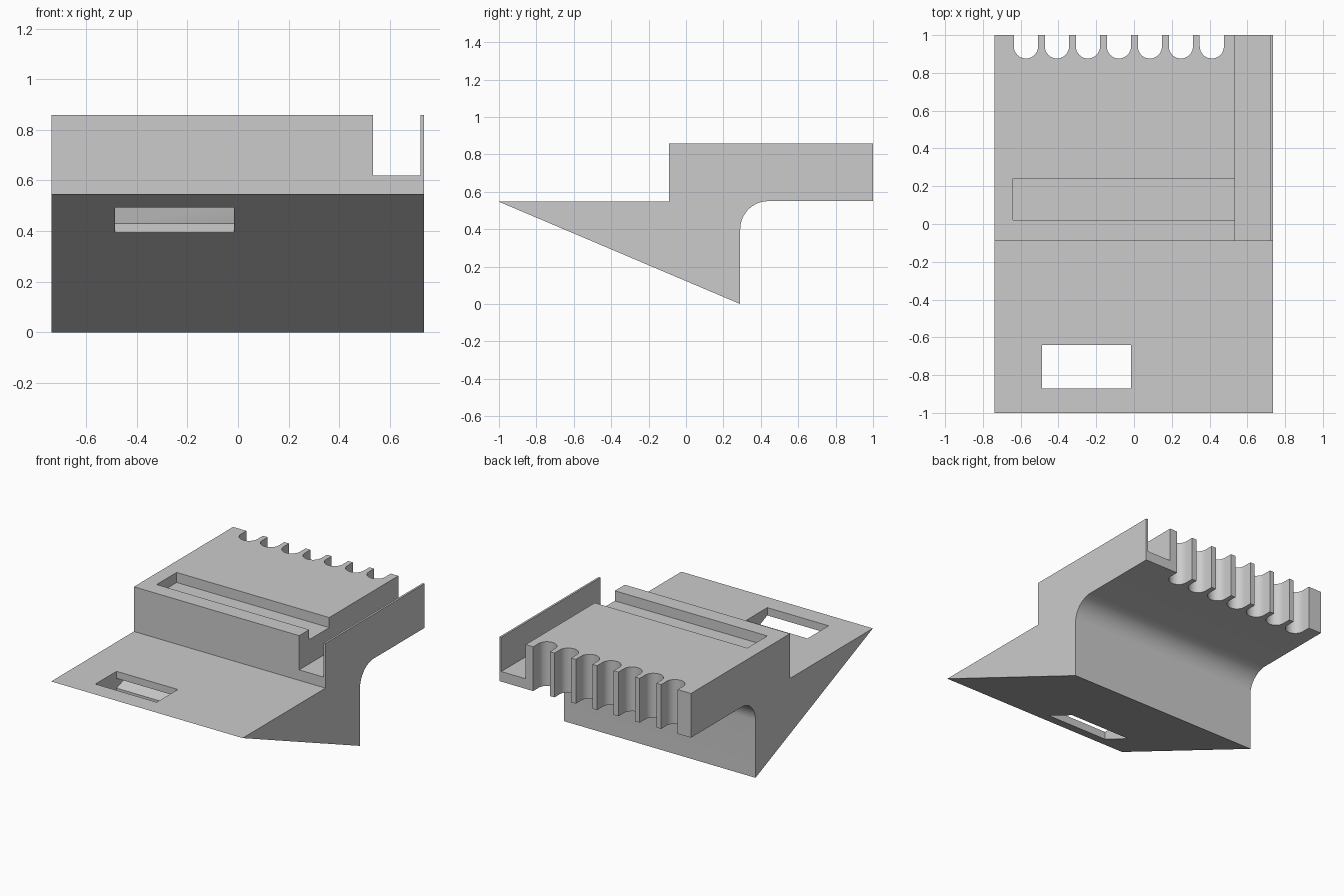
import bpy, bmesh
from math import sin, cos, pi
from mathutils import Vector

cube = bpy.data.objects.get("Cube")
if cube:
    bpy.data.objects.remove(cube, do_unlink=True)

LEFT, RIGHT = -0.738, 0.736
LEDGE, TOP = 0.547, 0.858

grey = bpy.data.materials.new("plain_grey")
grey.use_nodes = True
colour = (0.6, 0.6, 0.6, 1)
grey.diffuse_color = colour
grey.node_tree.nodes["Principled BSDF"].inputs["Base Color"].default_value = colour


def extrude(name, outline, axis, low, high):
    """Prism from a 2D outline, (y, z) along x or (x, y) along z."""
    bm = bmesh.new()
    place = (lambda a, b: (low, a, b)) if axis == "x" else (lambda a, b: (a, b, low))
    face = bm.faces.new([bm.verts.new(place(a, b)) for a, b in outline])
    moved = bmesh.ops.extrude_face_region(bm, geom=[face])["geom"]
    step = Vector((high - low, 0, 0)) if axis == "x" else Vector((0, 0, high - low))
    bmesh.ops.translate(bm, vec=step, verts=[v for v in moved if isinstance(v, bmesh.types.BMVert)])
    bmesh.ops.recalc_face_normals(bm, faces=bm.faces)
    mesh = bpy.data.meshes.new(name)
    bm.to_mesh(mesh)
    bm.free()
    mesh.materials.append(grey)
    ob = bpy.data.objects.new(name, mesh)
    bpy.context.collection.objects.link(ob)
    return ob


def box_outline(a0, a1, b0, b1):
    return [(a0, b0), (a1, b0), (a1, b1), (a0, b1)]


def arc(cx, cy, r, start, end, steps):
    angles = [start + (end - start) * i / steps for i in range(steps + 1)]
    return [(cx + r * cos(t), cy + r * sin(t)) for t in angles]


# Wedge foot, ledge and raised deck, with a filleted underside
profile = [(-1, LEDGE), (0.29, 0)]
profile += arc(0.44, 0.40, 0.15, pi, pi / 2, 20)
profile += [(1, 0.55), (1, TOP), (-0.09, TOP), (-0.09, LEDGE)]
body = extrude("stepped_body", profile, "x", LEFT, RIGHT)

cutters = [
    # Side channel behind a thin wall
    extrude("channel_cutter", box_outline(-0.2, 1.1, 0.62, 1), "x", 0.534, 0.722),
    # Shallow tray across the deck, open to the channel
    extrude("tray_cutter", box_outline(0.02, 0.24, TOP - 0.07, 1), "x", -0.64, 0.6),
    # Window through the ledge, with a ramp under its rear lip
    extrude("window_cutter", box_outline(-0.487, -0.015, -0.872, -0.64), "z", 0.1, 0.7),
    extrude("ramp_cutter", [(-0.7, 0.43), (-0.64, 0.43), (-0.44, 0.498), (-0.7, 0.498)],
            "x", -0.487, -0.015),
]

# Rounded notches along the rear edge
for i in range(7):
    x = -0.572 + 0.164 * i
    notch = arc(x, 0.94, 0.064, pi, 2 * pi, 16) + [(x + 0.064, 1.1), (x - 0.064, 1.1)]
    cutters.append(extrude("notch_cutter", notch, "z", 0.4, 1))

bpy.ops.object.select_all(action="DESELECT")
body.select_set(True)
bpy.context.view_layer.objects.active = body
for cutter in cutters:
    mod = body.modifiers.new("cut", "BOOLEAN")
    mod.operation = "DIFFERENCE"
    mod.solver = "EXACT"
    mod.object = cutter
    bpy.ops.object.modifier_apply(modifier=mod.name)
    bpy.data.objects.remove(cutter, do_unlink=True)

bpy.ops.object.shade_smooth_by_angle(angle=pi / 6)
